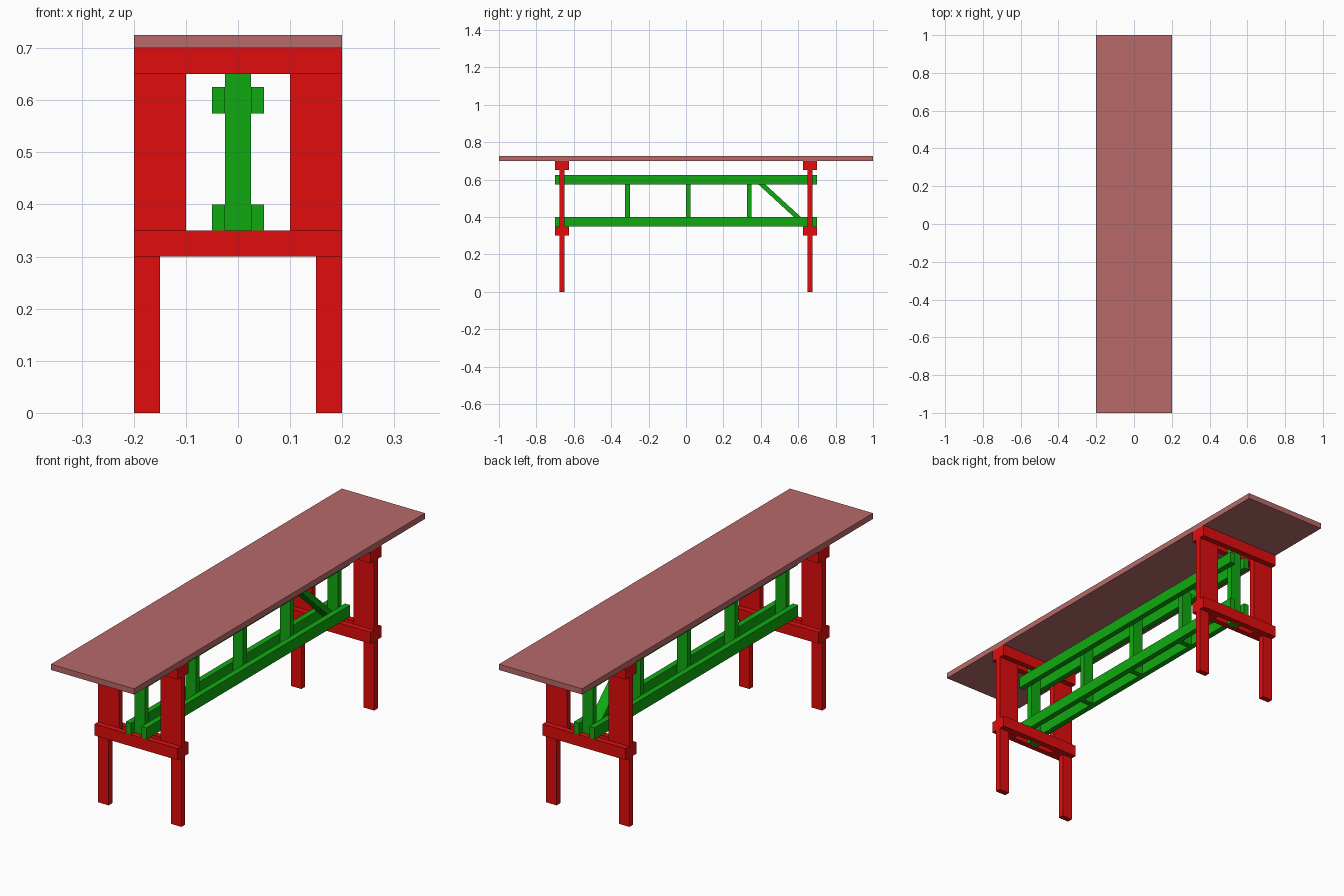
import bpy, bmesh
from mathutils import Vector

if "Cube" in bpy.data.objects:
    bpy.data.objects.remove(bpy.data.objects["Cube"])


def material(name, rgb):
    m = bpy.data.materials.new(name)
    m.diffuse_color = (*rgb, 1)
    m.use_nodes = True
    m.node_tree.nodes["Principled BSDF"].inputs["Base Color"].default_value = m.diffuse_color
    return m


RED = material("red_paint", (0.75, 0.004, 0.004))
GREEN = material("green_paint", (0.005, 0.40, 0.005))
ROSE = material("rose_wood", (0.48, 0.144, 0.144))


def prism(name, points, depth, mat):
    """Extrude a flat outline of 3D points along the depth vector."""
    bm = bmesh.new()
    face = bm.faces.new([bm.verts.new(p) for p in points])
    ext = bmesh.ops.extrude_face_region(bm, geom=[face])
    moved = [g for g in ext["geom"] if isinstance(g, bmesh.types.BMVert)]
    bmesh.ops.translate(bm, verts=moved, vec=Vector(depth))
    bmesh.ops.recalc_face_normals(bm, faces=bm.faces)
    mesh = bpy.data.meshes.new(name)
    bm.to_mesh(mesh)
    bm.free()
    mesh.materials.append(mat)
    ob = bpy.data.objects.new(name, mesh)
    bpy.context.collection.objects.link(ob)
    return ob


def box(name, x, y, z, mat):
    outline = [(x[0], y[0], z[0]), (x[1], y[0], z[0]),
               (x[1], y[1], z[0]), (x[0], y[1], z[0])]
    return prism(name, outline, (0, 0, z[1] - z[0]), mat)


T = 0.025       # board thickness
END = 0.6625    # trestle centre along y

# Table top
box("table_top", (-0.2, 0.2), (-1, 1), (0.7, 0.725), ROSE)

# Trestles: shouldered legs clamped between paired crossbars
leg_profile = [(0.15, 0), (0.2, 0), (0.2, 0.7), (0.1, 0.7), (0.1, 0.3), (0.15, 0.3)]
for end, yc in (("front", -END), ("back", END)):
    for side, s in (("left", -1), ("right", 1)):
        prism(f"{end}_{side}_leg", [(s * x, yc - T / 2, z) for x, z in leg_profile],
              (0, T, 0), RED)
    for level, z in (("lower", 0.3), ("upper", 0.65)):
        for face, o in (("outer", -T), ("inner", T)):
            y = yc + (o if yc > 0 else -o) * -1
            box(f"{end}_{level}_{face}_crossbar", (-0.2, 0.2),
                (y - T / 2, y + T / 2), (z, z + 0.05), RED)
    # End post of the truss, held between the crossbars
    box(f"{end}_truss_post", (-T, T), (yc - T / 2, yc + T / 2), (0.3, 0.7), GREEN)

# Long paired rails
for side, x in (("left", -0.05), ("right", 0.025)):
    for level, z in (("lower", 0.35), ("upper", 0.575)):
        box(f"{level}_{side}_rail", (x, x + T), (-0.7, 0.7), (z, z + 0.05), GREEN)

# Intermediate posts
for i, y in enumerate((-0.325, 0, 0.325)):
    box(f"middle_post_{i + 1}", (-T, T), (y, y + T), (0.35, 0.625), GREEN)

# Diagonal brace, cut to fit the corners of the last bay
a, b = 0.0185, 0.017
brace = [(0.35, 0.625), (0.35 + a, 0.625), (0.65, 0.35 + b),
         (0.65, 0.35), (0.65 - a, 0.35), (0.35, 0.625 - b)]
prism("diagonal_brace", [(-T, y, z) for y, z in brace], (2 * T, 0, 0), GREEN)
